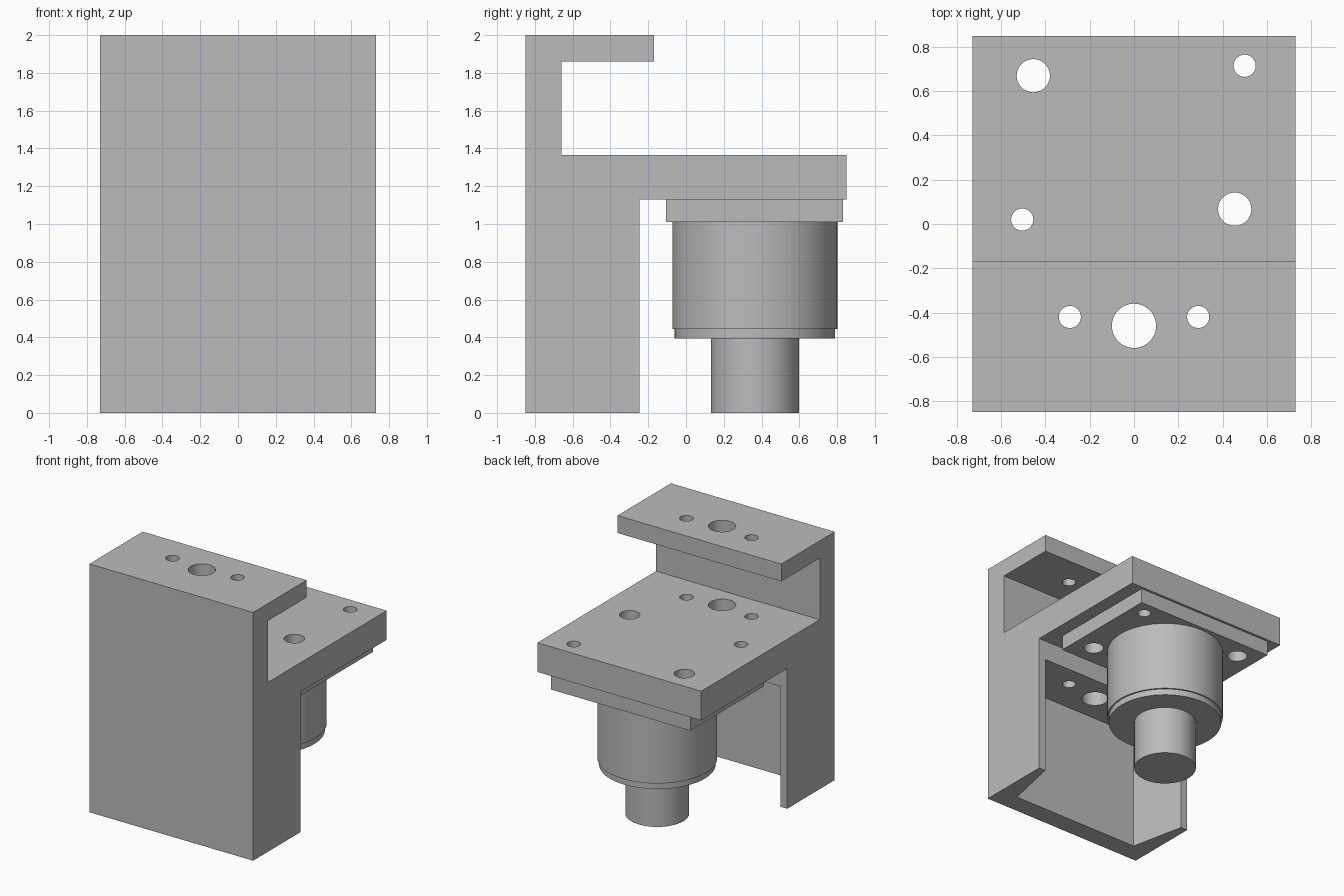
import bpy, bmesh, math
from mathutils import Vector

cube = bpy.data.objects.get("Cube")
if cube:
    bpy.data.objects.remove(cube, do_unlink=True)

# Single plain material
steel = bpy.data.materials.new("machined grey")
steel.use_nodes = True
GREY = (0.5, 0.5, 0.5, 1.0)
steel.diffuse_color = GREY
steel.node_tree.nodes["Principled BSDF"].inputs["Base Color"].default_value = GREY


def finish(bm, name):
    bmesh.ops.recalc_face_normals(bm, faces=bm.faces)
    mesh = bpy.data.meshes.new(name)
    bm.to_mesh(mesh)
    bm.free()
    mesh.materials.append(steel)
    obj = bpy.data.objects.new(name, mesh)
    bpy.context.collection.objects.link(obj)
    return obj


def prism(name, points, offset):
    """Extrude a closed outline of 3D points along offset."""
    bm = bmesh.new()
    face = bm.faces.new([bm.verts.new(p) for p in points])
    ext = bmesh.ops.extrude_face_region(bm, geom=[face])
    verts = [g for g in ext["geom"] if isinstance(g, bmesh.types.BMVert)]
    bmesh.ops.translate(bm, verts=verts, vec=Vector(offset))
    return finish(bm, name)


def circle(x, y, z, r, n=48):
    return [(x + r * math.cos(2 * math.pi * i / n),
             y + r * math.sin(2 * math.pi * i / n), z) for i in range(n)]


def cut(target, cutter):
    """Subtract the cutter and discard it."""
    cutter.hide_render = True
    mod = target.modifiers.new("cut", 'BOOLEAN')
    mod.operation = 'DIFFERENCE'
    mod.solver = 'EXACT'
    mod.object = cutter
    bpy.context.view_layer.objects.active = target
    bpy.ops.object.modifier_apply(modifier=mod.name)
    bpy.data.objects.remove(cutter, do_unlink=True)


def drill(target, holes):
    for x, y, r in holes:
        cut(target, prism("hole_cutter", circle(x, y, 0.5, r), (0, 0, 2)))


def smooth(obj):
    bpy.ops.object.select_all(action='DESELECT')
    obj.select_set(True)
    bpy.context.view_layer.objects.active = obj
    bpy.ops.object.shade_smooth_by_angle(angle=math.radians(30))


# Bracket: side profile (y, z) extruded across the width
W = 0.73
profile = [(-0.85, 0), (-0.245, 0), (-0.245, 1.13), (0.85, 1.13), (0.85, 1.365),
           (-0.66, 1.365), (-0.66, 1.86), (-0.17, 1.86), (-0.17, 2), (-0.85, 2)]
bracket = prism("bracket", [(-W, y, z) for y, z in profile], (2 * W, 0, 0))

# Flared pocket, open to the rear and underneath
pocket = [(-0.575, -0.69), (0.575, -0.69), (0.691, -0.145), (-0.691, -0.145)]
cut(bracket, prism("pocket_cutter", [(x, y, -0.1) for x, y in pocket], (0, 0, 1.07)))

# Mounting plate under the shelf
plate = prism("mounting_plate",
              [(-0.62, -0.105, 1.01), (0.62, -0.105, 1.01),
               (0.62, 0.83, 1.01), (-0.62, 0.83, 1.01)], (0, 0, 0.12))

# Through holes: front row in the bracket, corner holes in shelf and plate
front_holes = [(-0.29, -0.42, 0.05), (0, -0.46, 0.1), (0.29, -0.42, 0.05)]
corner_holes = [(-0.455, 0.67, 0.075), (0.5, 0.715, 0.05),
                (-0.505, 0.02, 0.05), (0.455, 0.067, 0.075)]
drill(bracket, front_holes + corner_holes)
drill(plate, corner_holes)

# Turned parts hanging below the plate: name, radius, bottom, top
for name, r, z0, z1 in [("housing", 0.437, 0.445, 1.01),
                        ("housing_end_ring", 0.425, 0.395, 0.445),
                        ("shaft", 0.233, 0.0, 0.395)]:
    smooth(prism(name, circle(0, 0.365, z0, r, 96), (0, 0, z1 - z0)))

smooth(bracket)
smooth(plate)
